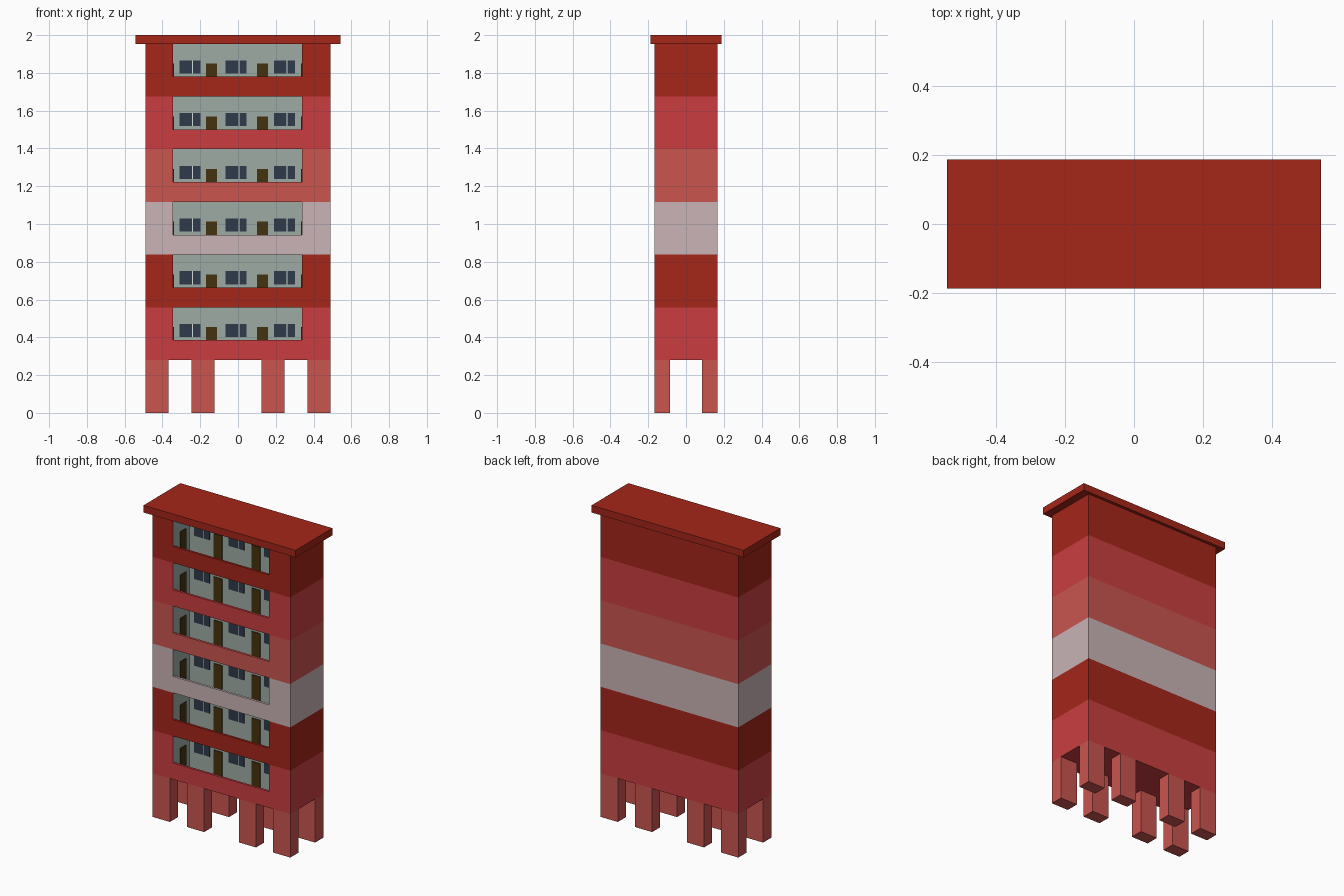
import bpy, bmesh

if "Cube" in bpy.data.objects:
    bpy.data.objects.remove(bpy.data.objects["Cube"])

def mat(name, r, g, b):
    m = bpy.data.materials.new(name)
    m.diffuse_color = [(c / 255) ** 2.2 for c in (r, g, b)] + [1]
    m.use_nodes = True
    m.node_tree.nodes["Principled BSDF"].inputs["Base Color"].default_value = m.diffuse_color
    return m

dark_red = mat("dark_red", 163, 42, 31)
red = mat("red", 200, 64, 66)
salmon = mat("salmon", 200, 85, 80)
pale = mat("pale_pink", 200, 178, 180)
wall = mat("wall_grey", 157, 170, 163)
brown = mat("door_brown", 72, 54, 22)
glass = mat("window_blue", 50, 60, 75)
white = mat("mullion_white", 215, 220, 220)

def finish(name, bm, mats):
    me = bpy.data.meshes.new(name)
    bmesh.ops.recalc_face_normals(bm, faces=bm.faces)
    bm.to_mesh(me)
    bm.free()
    for m in mats:
        me.materials.append(m)
    ob = bpy.data.objects.new(name, me)
    bpy.context.collection.objects.link(ob)
    return ob

def box(name, x0, x1, y0, y1, z0, z1, m):
    bm = bmesh.new()
    bmesh.ops.create_cube(bm, size=1)
    for v in bm.verts:
        v.co.x = x1 if v.co.x > 0 else x0
        v.co.y = y1 if v.co.y > 0 else y0
        v.co.z = z1 if v.co.z > 0 else z0
    return finish(name, bm, [m])

W, D = 0.49, 0.168            # half width and half depth of the body
L, R, BACK = -0.345, 0.34, 0  # balcony recess
H, BASE = 0.279, 0.28         # storey height, first floor level

def storey_shell(name, z, m):
    # U-shaped footprint extruded up, recess faces in wall grey
    pts = [(-W, -D), (L, -D), (L, BACK), (R, BACK), (R, -D), (W, -D), (W, D), (-W, D)]
    bm = bmesh.new()
    f = bm.faces.new([bm.verts.new((x, y, z)) for x, y in pts])
    ext = bmesh.ops.extrude_face_region(bm, geom=[f], use_keep_orig=True)
    for v in ext["geom"]:
        if isinstance(v, bmesh.types.BMVert):
            v.co.z += H
    for f in bm.faces:
        c = f.calc_center_median()
        if len(f.verts) == 4 and L - 0.01 < c.x < R + 0.01 and -D < c.y < BACK + 0.01:
            f.material_index = 1
    finish(name, bm, [m, wall])

# Storeys with parapet, balcony floor, doors and windows
for i, m in enumerate([red, dark_red, pale, salmon, red, dark_red]):
    z = BASE + i * H
    n = f"_{i + 1}"
    storey_shell("storey" + n, z, m)
    box("parapet" + n, L, R, -D, -D + 0.015, z, z + 0.105, m)
    box("balcony_floor" + n, L, R, -D + 0.015, BACK, z, z + 0.008, m)
    for j, x in enumerate((-0.17, 0.10)):
        box(f"door{n}_{j}", x, x + 0.06, BACK - 0.006, BACK, z + 0.008, z + 0.174, brown)
    for j, x in enumerate((L, R - 0.006)):
        box(f"side_door{n}_{j}", x, x + 0.006, -0.10, -0.04, z + 0.008, z + 0.174, brown)
    for j, x in enumerate((-0.31, -0.065, 0.19)):
        box(f"window_wide{n}_{j}", x, x + 0.067, BACK - 0.005, BACK, z + 0.122, z + 0.191, glass)
        box(f"mullion{n}_{j}", x + 0.067, x + 0.072, BACK - 0.005, BACK, z + 0.122, z + 0.191, white)
        box(f"window_narrow{n}_{j}", x + 0.072, x + 0.111, BACK - 0.005, BACK, z + 0.122, z + 0.191, glass)

# Stilts
for i, x in enumerate((-0.49, -0.246, 0.124, 0.368)):
    for j, y in enumerate((-D, D - 0.083)):
        box(f"stilt_{i}_{j}", x, x + 0.122, y, y + 0.083, 0, BASE, salmon)

# Roof slab
box("roof", -0.542, 0.542, -0.187, 0.187, BASE + 6 * H, 2.0, dark_red)
